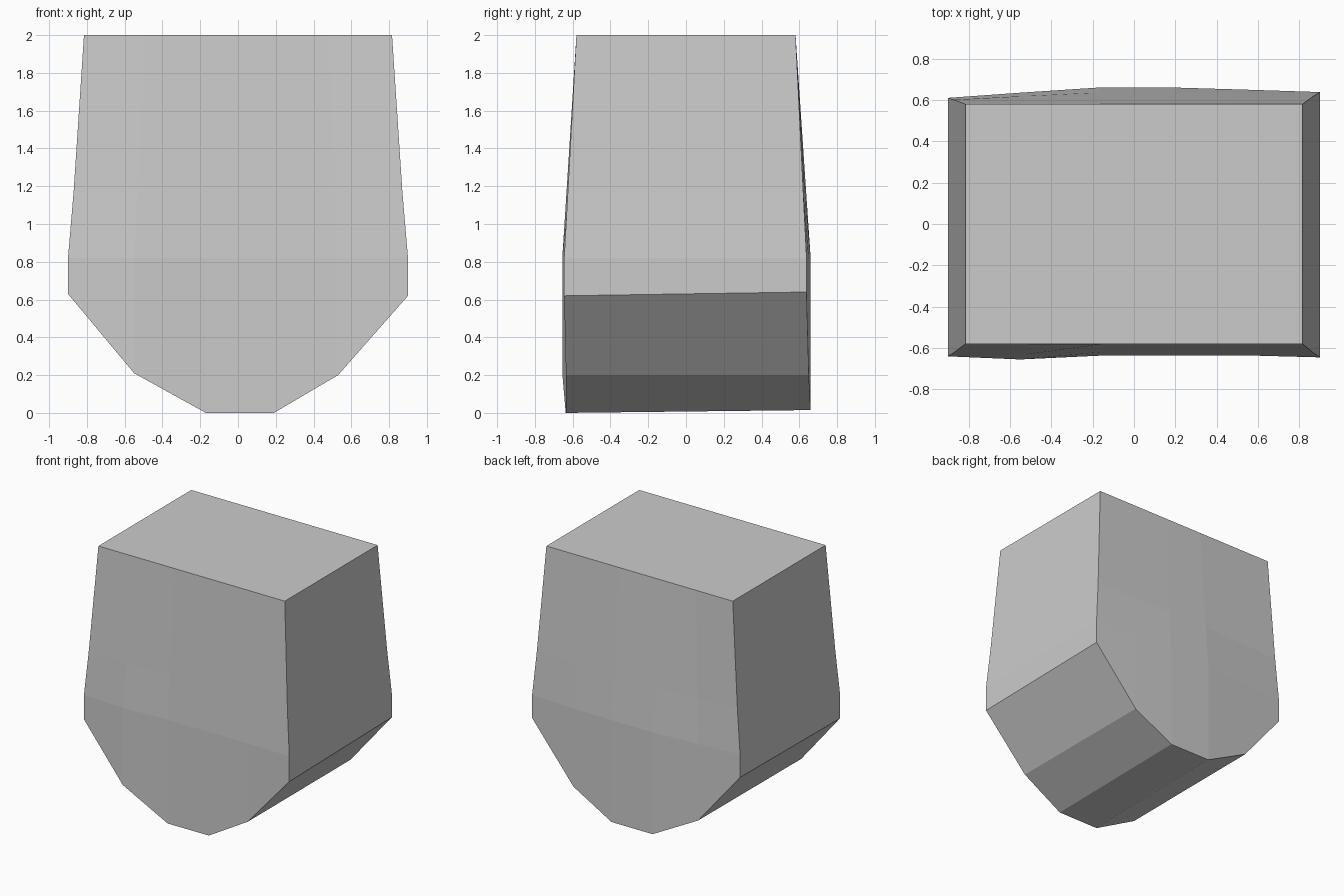
import bpy
import bmesh

if "Cube" in bpy.data.objects:
    bpy.data.objects.remove(bpy.data.objects["Cube"])

grey = bpy.data.materials.new("light grey")
grey.diffuse_color = (0.6, 0.6, 0.6, 1)
grey.use_nodes = True
grey.node_tree.nodes["Principled BSDF"].inputs["Base Color"].default_value = grey.diffuse_color

# Lower outline, left to right, with a slight twist between front and back
xs = [-0.90, -0.55, -0.17, 0.19, 0.53, 0.90]
front_z = [0.63, 0.21, 0.0, 0.0, 0.20, 0.62]
back_z = [0.64, 0.215, 0.015, 0.015, 0.20, 0.64]
# Depth of the widest level, column by column
front_y = [-0.64, -0.655, -0.637, -0.635, -0.635, -0.645]
back_y = [0.61, 0.635, 0.66, 0.66, 0.65, 0.638]
# Upper levels: height, width scale, blend toward the flat top depth
levels = [(0.82, 1.0, 0.0), (1.17, 0.967, 0.30), (2.0, 0.906, 1.0)]
TOP_Y = 0.58

bm = bmesh.new()


def sheet(ys, bottom, side):
    """Rows of vertices for one broad face, bottom to top."""
    rows = [[bm.verts.new((x, y, z)) for x, y, z in zip(xs, ys, bottom)]]
    for z, scale, t in levels:
        rows.append([bm.verts.new((x * scale, y + (side * TOP_Y - y) * t, z))
                     for x, y in zip(xs, ys)])
    return rows


def strip(a, b):
    for i in range(len(a) - 1):
        bm.faces.new((a[i], a[i + 1], b[i + 1], b[i]))


# Front and back faces
front = sheet(front_y, front_z, -1)
back = sheet(back_y, back_z, 1)
for rows in (front, back):
    for lower, upper in zip(rows, rows[1:]):
        strip(lower, upper)

# Faceted underside, sides and flat top
strip(front[0], back[0])
for end in (0, -1):
    strip([r[end] for r in front], [r[end] for r in back])
bm.faces.new(front[-1] + back[-1][::-1])

bmesh.ops.recalc_face_normals(bm, faces=bm.faces)
mesh = bpy.data.meshes.new("tapered_block")
bm.to_mesh(mesh)
bm.free()
mesh.materials.append(grey)
block = bpy.data.objects.new("tapered_block", mesh)
bpy.context.collection.objects.link(block)
